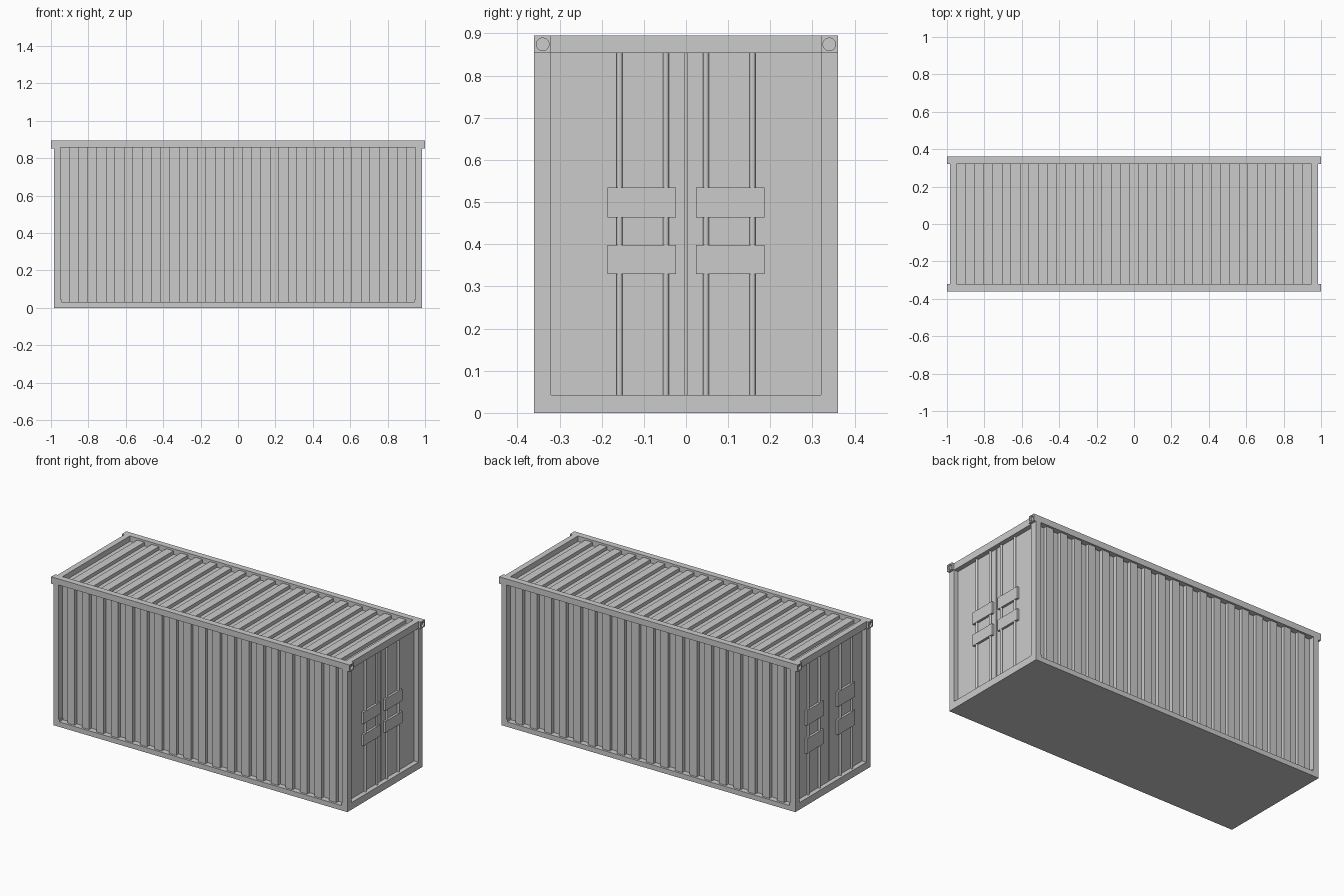
import bpy, bmesh
from math import pi

if "Cube" in bpy.data.objects:
    bpy.data.objects.remove(bpy.data.objects["Cube"])

L, W, H = 0.985, 0.36, 0.895      # half length, half width, height


def finish(name, bm):
    bmesh.ops.recalc_face_normals(bm, faces=bm.faces)
    me = bpy.data.meshes.new(name)
    bm.to_mesh(me)
    bm.free()
    ob = bpy.data.objects.new(name, me)
    bpy.context.collection.objects.link(ob)
    return ob


def box(name, x0, x1, y0, y1, z0, z1):
    bm = bmesh.new()
    bmesh.ops.create_cube(bm, size=1)
    for v in bm.verts:
        v.co = (x0 if v.co.x < 0 else x1,
                y0 if v.co.y < 0 else y1,
                z0 if v.co.z < 0 else z1)
    return finish(name, bm)


def cylinder(name, center, r, depth, axis, sides):
    bpy.ops.mesh.primitive_cylinder_add(
        vertices=sides, radius=r, depth=depth, location=center,
        rotation=(0, pi / 2, 0) if axis == 'X' else (0, 0, 0))
    ob = bpy.context.object
    ob.name = name
    return ob


def corrugated(name, place, low, high, back, a, b, strips=39, half=0.95):
    """Square-wave sheet along x; place(x, depth, t) maps to 3D."""
    step = 2 * half / strips
    pts = [(-half, back)]
    for i in range(strips):
        d = high if i % 2 else low
        pts += [(-half + i * step, d), (-half + (i + 1) * step, d)]
    pts.append((half, back))
    bm = bmesh.new()
    face = bm.faces.new([bm.verts.new(place(x, d, a)) for x, d in pts])
    ext = bmesh.ops.extrude_face_region(bm, geom=[face], use_keep_orig=True)
    p0, p1 = place(0, 0, a), place(0, 0, b)
    bmesh.ops.translate(bm, vec=[q - p for p, q in zip(p0, p1)],
                        verts=[g for g in ext['geom'] if isinstance(g, bmesh.types.BMVert)])
    return finish(name, bm)


# floor slab
box("floor", -L, L, -W, W, 0, 0.03)

# long rails, corrugated side walls
for s, side in ((-1, "front"), (1, "back")):
    ya, yb = sorted((s * 0.322, s * W))
    box(side + "_top_rail", -L, L, ya, yb, 0.858, H)
    corrugated(side + "_wall", lambda x, d, t, s=s: (x, s * d, t),
               0.325, 0.347, 0.31, 0.03, 0.858)

# corrugated roof
corrugated("roof", lambda x, d, t: (x, t, d), 0.862, 0.883, 0.85, -0.322, 0.322)


# doors with lock bars and latch plates
def door_end(end, s, bars, plates, heights):
    def xbox(name, xa, xb, *rest):
        xa, xb = sorted((s * xa, s * xb))
        return box(end + "_" + name, xa, xb, *rest)

    xbox("sill", 0.945, L, -W, W, 0, 0.043)
    xbox("header", 0.95, L, -W, W, 0.853, H)
    for k in (-1, 1):
        ya, yb = sorted((k * 0.32, k * W))
        xbox("corner_post", 0.95, L, ya, yb, 0, H)
        ya, yb = sorted((k * 0.004, k * 0.325))
        xbox("door", 0.93, 0.957, ya, yb, 0.03, 0.86)
        # corner casting with round socket
        ya, yb = sorted((k * 0.32, k * W))
        cast = xbox("corner_casting", 0.95, 1.0, ya, yb, 0.853, H)
        cut = cylinder("socket_cutter", (s, k * 0.34, 0.874), 0.015, 0.024, 'X', 24)
        cut.hide_render = True
        cut.hide_viewport = True
        mod = cast.modifiers.new("socket", 'BOOLEAN')
        mod.operation = 'DIFFERENCE'
        mod.solver = 'EXACT'
        mod.object = cut
        for y0, y1 in (plates,):
            for z0, z1 in heights:
                ya, yb = sorted((k * y0, k * y1))
                xbox("latch_plate", 0.95, 0.971, ya, yb, z0, z1)
        for y in bars:
            cylinder(end + "_lock_bar", (s * 0.964, k * y, 0.448), 0.007, 0.81, 'Z', 12)
    xbox("door_seam", 0.93, 0.952, -0.006, 0.006, 0.03, 0.86)


door_end("right", 1, (0.047, 0.158), (0.024, 0.186), ((0.33, 0.398), (0.463, 0.534)))
door_end("left", -1, (0.1, 0.208), (0.07, 0.23), ((0.30, 0.39), (0.47, 0.56)))
